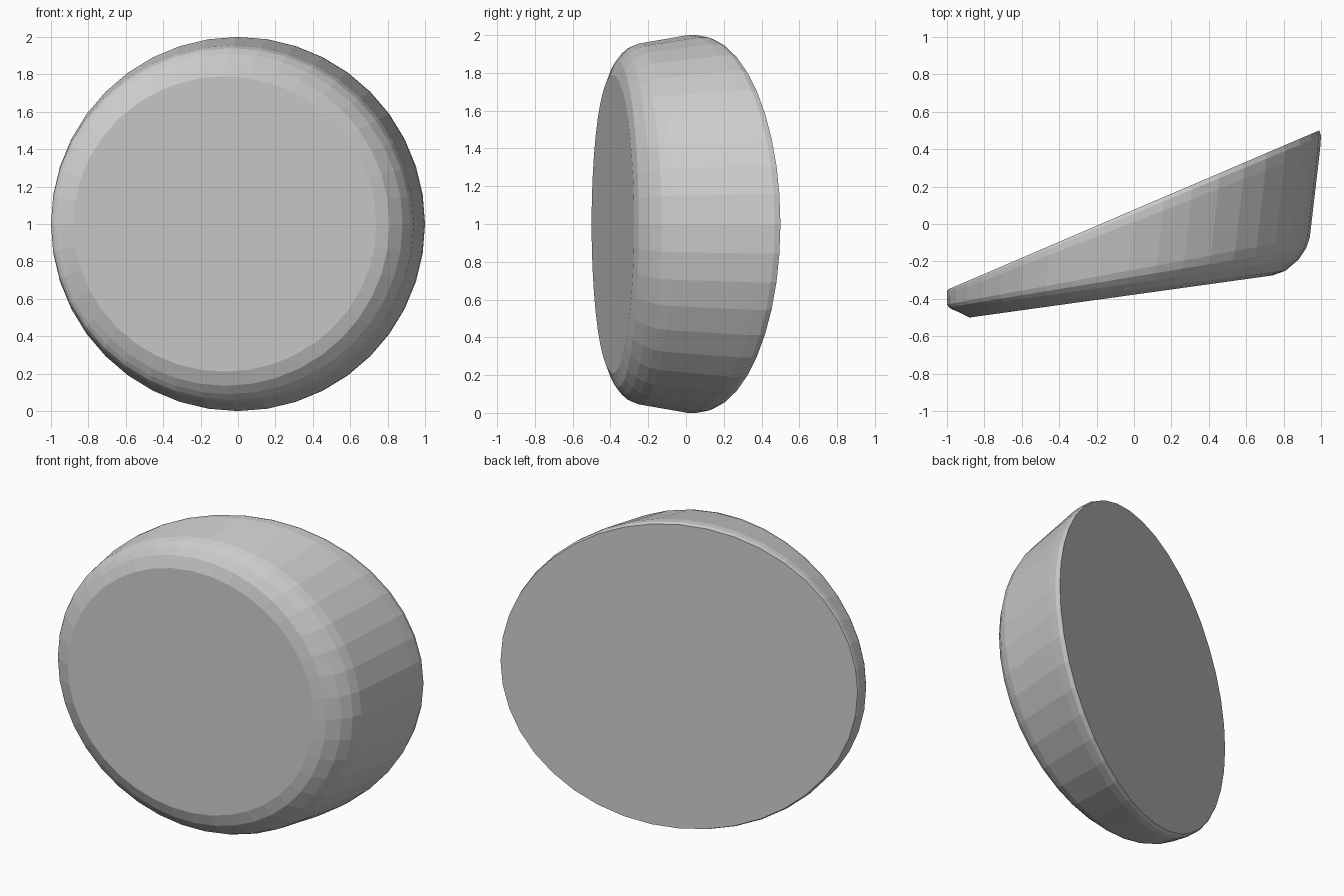
import bpy, bmesh
from math import cos, sin, tau

if "Cube" in bpy.data.objects:
    bpy.data.objects.remove(bpy.data.objects["Cube"])

SIDES = 40
# Slanted rings from back rim to front face: right (x, y), left (x, y), half height
RINGS = [
    ((0.99, 0.50), (-0.995, -0.35), 0.992),
    ((1.00, 0.47), (-1.00, -0.36), 1.00),
    ((0.995, 0.40), (-1.00, -0.38), 1.00),
    ((0.94, -0.07), (-1.00, -0.43), 0.955),
    ((0.92, -0.13), (-0.99, -0.445), 0.94),
    ((0.88, -0.19), (-0.975, -0.455), 0.91),
    ((0.81, -0.25), (-0.94, -0.47), 0.865),
    ((0.74, -0.275), (-0.88, -0.50), 0.79),
]


def add_ring(bm, right, left, half_height):
    cx, cy = (right[0] + left[0]) / 2, (right[1] + left[1]) / 2
    rx, ry = (right[0] - left[0]) / 2, (right[1] - left[1]) / 2
    return [bm.verts.new((cx + rx * cos(a), cy + ry * cos(a), 1 + half_height * sin(a)))
            for a in (tau * i / SIDES for i in range(SIDES))]


# Wedge-shaped rounded disc, lofted through the rings and capped
bm = bmesh.new()
rings = [add_ring(bm, *r) for r in RINGS]
for a, b in zip(rings, rings[1:]):
    for i in range(SIDES):
        j = (i + 1) % SIDES
        bm.faces.new((a[i], a[j], b[j], b[i]))
bm.faces.new(rings[0])
bm.faces.new(rings[-1])
bmesh.ops.recalc_face_normals(bm, faces=bm.faces)

mesh = bpy.data.meshes.new("wedge_disc")
bm.to_mesh(mesh)
bm.free()
bpy.context.collection.objects.link(bpy.data.objects.new("wedge_disc", mesh))
